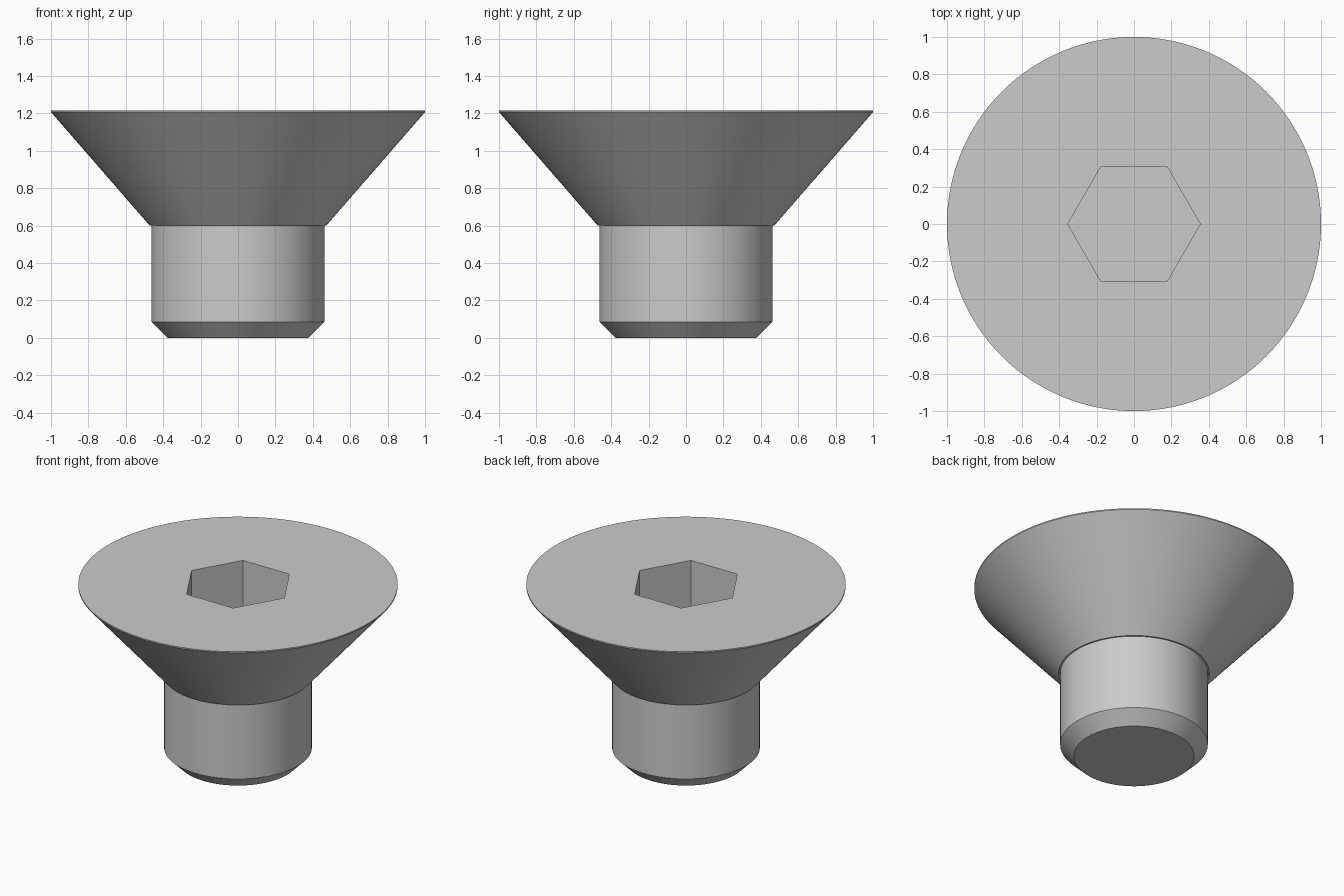
import bpy
import bmesh
from math import cos, sin, pi, radians

SEGMENTS = 128

if "Cube" in bpy.data.objects:
    bpy.data.objects.remove(bpy.data.objects["Cube"], do_unlink=True)

# Plain steel grey
steel = bpy.data.materials.new("steel_grey")
steel.use_nodes = True
GREY = (0.6, 0.6, 0.6, 1.0)
steel.diffuse_color = GREY
steel.node_tree.nodes["Principled BSDF"].inputs["Base Color"].default_value = GREY


def ring(bm, radius, z, sides):
    """Closed loop of vertices around the screw axis."""
    return [bm.verts.new((radius * cos(2 * pi * i / sides),
                          radius * sin(2 * pi * i / sides), z))
            for i in range(sides)]


def loft(bm, lower, upper):
    """Wall of quads between two loops."""
    n = len(lower)
    for i in range(n):
        j = (i + 1) % n
        bm.faces.new((lower[i], lower[j], upper[j], upper[i]))


def loop_edges(bm, loop):
    return [bm.edges.get((loop[i - 1], loop[i])) for i in range(len(loop))]


def lathe(bm, profile, sides=SEGMENTS):
    """Stack of rings joined by walls; returns the rings."""
    rings = [ring(bm, r, z, sides) for r, z in profile]
    for lower, upper in zip(rings, rings[1:]):
        loft(bm, lower, upper)
    return rings


def finish(bm, name):
    bmesh.ops.recalc_face_normals(bm, faces=bm.faces)
    mesh = bpy.data.meshes.new(name)
    bm.to_mesh(mesh)
    bm.free()
    mesh.materials.append(steel)
    obj = bpy.data.objects.new(name, mesh)
    bpy.context.collection.objects.link(obj)
    bpy.ops.object.select_all(action='DESELECT')
    obj.select_set(True)
    bpy.context.view_layer.objects.active = obj
    bpy.ops.object.shade_smooth_by_angle(angle=radians(25))


# Shank with a chamfered tip, its hidden top tucked into the head
bm = bmesh.new()
rings = lathe(bm, [(0.377, 0), (0.462, 0.085), (0.462, 0.65)])
bm.faces.new(rings[0])
bm.faces.new(rings[-1])
finish(bm, "shank")

# Countersunk head: cone with a thin rim and a hexagonal socket
bm = bmesh.new()
rings = lathe(bm, [(0.472, 0.6), (1.0, 1.207), (1.0, 1.215)])
bm.faces.new(rings[0])
socket = lathe(bm, [(0.354, 0.765), (0.354, 1.215)], sides=6)
bm.faces.new(socket[0])
bmesh.ops.triangle_fill(
    bm, use_beauty=True,
    edges=loop_edges(bm, rings[-1]) + loop_edges(bm, socket[-1]))
finish(bm, "head")
